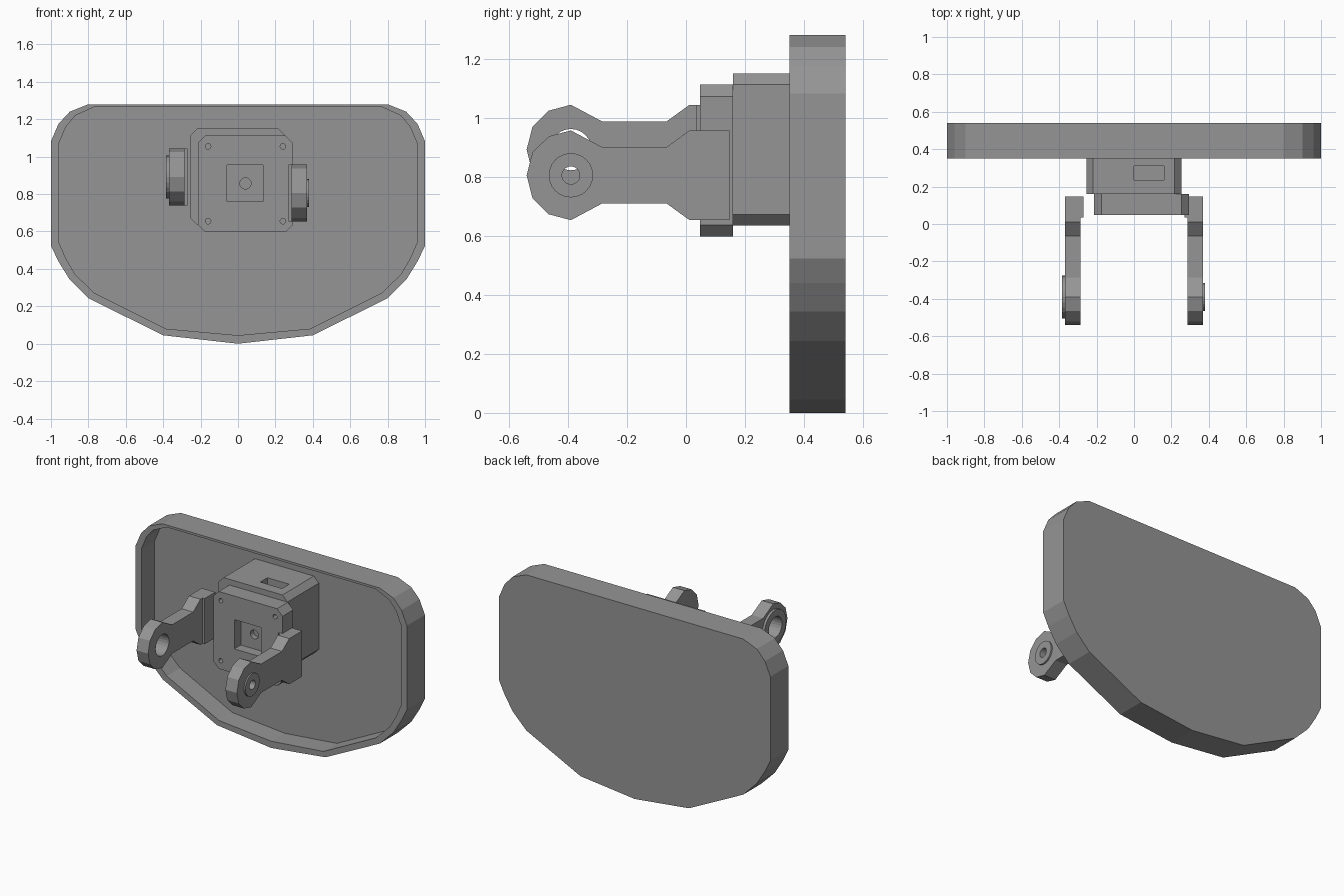
import bpy, bmesh, math

cube = bpy.data.objects.get("Cube")
if cube:
    bpy.data.objects.remove(cube, do_unlink=True)

grey = bpy.data.materials.new("plain grey")
grey.use_nodes = True
grey.diffuse_color = (0.3, 0.3, 0.3, 1)
grey.node_tree.nodes["Principled BSDF"].inputs["Base Color"].default_value = (0.3, 0.3, 0.3, 1)


def prism(name, points, axis, start, end):
    """Extrude a 2D profile along an axis."""
    place = {"x": lambda p, t: (t, p[0], p[1]),
             "y": lambda p, t: (p[0], t, p[1]),
             "z": lambda p, t: (p[0], p[1], t)}[axis]
    bm = bmesh.new()
    rings = [[bm.verts.new(place(p, t)) for p in points] for t in (start, end)]
    bm.faces.new(rings[0])
    bm.faces.new(rings[1][::-1])
    n = len(points)
    for i in range(n):
        j = (i + 1) % n
        bm.faces.new((rings[0][i], rings[1][i], rings[1][j], rings[0][j]))
    bmesh.ops.recalc_face_normals(bm, faces=bm.faces)
    mesh = bpy.data.meshes.new(name)
    bm.to_mesh(mesh)
    bm.free()
    mesh.materials.append(grey)
    obj = bpy.data.objects.new(name, mesh)
    bpy.context.collection.objects.link(obj)
    return obj


def cut(obj, *cutters):
    """Subtract the cutters, bake the result and drop the cutters."""
    for cutter in cutters:
        cutter.hide_render = True
        mod = obj.modifiers.new("cut", "BOOLEAN")
        mod.operation = "DIFFERENCE"
        mod.solver = "EXACT"
        mod.object = cutter
    bpy.context.view_layer.update()
    graph = bpy.context.evaluated_depsgraph_get()
    baked = bpy.data.meshes.new_from_object(obj.evaluated_get(graph))
    obj.modifiers.clear()
    obj.data = baked
    for cutter in cutters:
        bpy.data.objects.remove(cutter, do_unlink=True)


def circle(u, v, r, n=24):
    return [(u + r * math.cos(math.tau * i / n), v + r * math.sin(math.tau * i / n)) for i in range(n)]


def rect(u0, u1, v0, v1, c=0):
    """Rectangle with optional corner chamfers."""
    if not c:
        return [(u0, v0), (u1, v0), (u1, v1), (u0, v1)]
    return [(u0 + c, v0), (u1 - c, v0), (u1, v0 + c), (u1, v1 - c),
            (u1 - c, v1), (u0 + c, v1), (u0, v1 - c), (u0, v0 + c)]


def mirrored(half):
    return half + [(-x, z) for x, z in reversed(half) if x > 0]


# Wide shell: a dish open to the front
outer = mirrored([(0, 0), (0.4, 0.045), (0.8, 0.243), (0.9, 0.343), (0.96, 0.44), (1, 0.523),
                  (1, 1.082), (0.96, 1.175), (0.9, 1.24), (0.8, 1.28)])
inner = mirrored([(0, 0.045), (0.385, 0.08), (0.77, 0.273), (0.87, 0.37), (0.92, 0.455), (0.957, 0.54),
                  (0.957, 1.072), (0.92, 1.16), (0.87, 1.22), (0.77, 1.265)])
shell = prism("shell", outer, "y", 0.35, 0.54)
cut(shell, prism("cavity_cutter", inner, "y", 0.3, 0.49))

# Rear housing block with a slot in its top
housing = prism("housing_block", rect(-0.255, 0.253, 0.635, 1.15, 0.037), "y", 0.16, 0.5)
cut(housing, prism("slot_cutter", rect(0, 0.16, 0.235, 0.31), "z", 1.09, 1.2))

# Front plate with square socket, centre hole and four screw holes
plate = prism("front_plate", rect(-0.215, 0.295, 0.597, 1.112, 0.04), "y", 0.047, 0.16)
tools = [prism("socket_cutter", rect(-0.06, 0.135, 0.76, 0.955), "y", 0, 0.115),
         prism("hole_cutter", circle(0.04, 0.857, 0.03), "y", 0.1, 0.15)]
for x in (-0.16, 0.24):
    for z in (0.655, 1.055):
        tools.append(prism("screw_cutter", circle(x, z, 0.015, 12), "y", 0, 0.11))
cut(plate, *tools)


# Side arms: rounded faceted end, narrow neck and mounting block
def arm(name, side, z, boss_r, boss_x, hole_r):
    half = [(-0.54, 0), (-0.52, 0.078), (-0.465, 0.132), (-0.39, 0.152), (-0.285, 0.096),
            (-0.065, 0.096), (0.012, 0.152), (0.147, 0.152)]
    profile = [(y, z + h) for y, h in half] + [(y, z - h) for y, h in reversed(half) if h]

    def hole():
        return prism("hole_cutter", circle(-0.39, z, hole_r), "x", side * 0.2, side * 0.5)

    body = prism(name + "_arm", profile, "x", side * 0.285, side * 0.37)
    cut(body, hole())
    boss = prism(name + "_arm_boss", circle(-0.39, z, boss_r), "x", side * 0.365, side * boss_x)
    cut(boss, hole())
    prism(name + "_arm_pad", rect(0.035, 0.147, z - 0.152, z + 0.152), "x", side * 0.27, side * 0.29)


arm("left", 1, 0.805, 0.075, 0.38, 0.03)
arm("right", -1, 0.892, 0.115, 0.386, 0.07)
